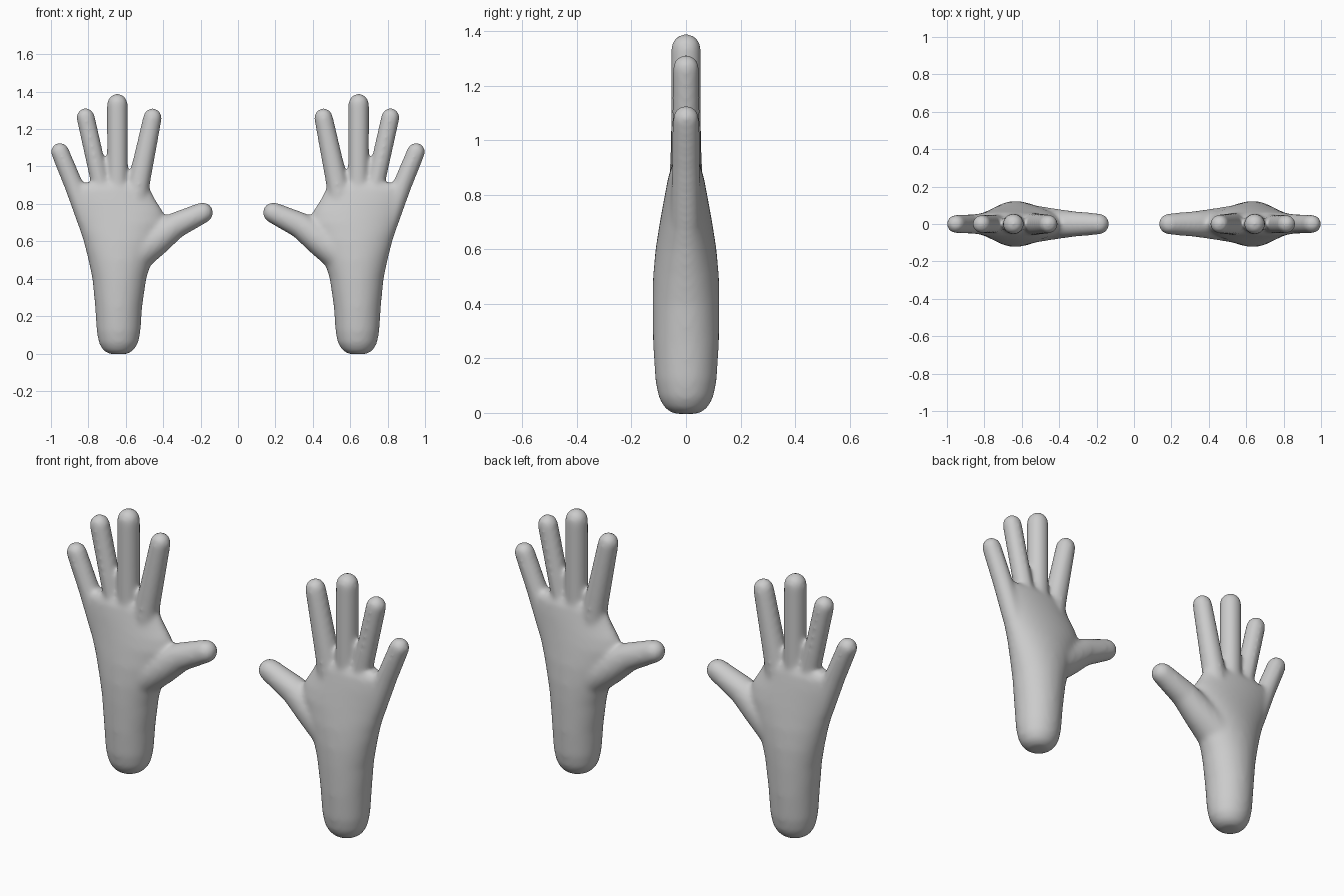
import bpy, bmesh, math
from mathutils import Vector, Matrix

if "Cube" in bpy.data.objects:
    bpy.data.objects.remove(bpy.data.objects["Cube"])

skin = bpy.data.materials.new("light_grey")
skin.diffuse_color = (0.6, 0.6, 0.6, 1)
skin.use_nodes = True
skin.node_tree.nodes["Principled BSDF"].inputs["Base Color"].default_value = skin.diffuse_color

# forearm and palm sections: height, inner x, outer x, half depth
PALM = [(-0.004, .595, .685, .045), (.015, .56, .72, .077), (.055, .533, .744, .10),
        (.12, .521, .756, .113), (.25, .512, .764, .121), (.40, .490, .779, .123),
        (.50, .460, .800, .121), (.60, .420, .826, .112), (.70, .385, .860, .096),
        (.76, .400, .880, .085), (.82, .438, .900, .074), (.88, .470, .912, .062),
        (.91, .50, .87, .045)]

# digits as chains of (x, z, radius)
DIGITS = {
    "index": [(.55, .78, .062), (.528, .92, .060), (.457, 1.262, .051)],
    "middle": [(.642, .78, .057), (.644, .92, .056), (.645, 1.335, .056)],
    "ring": [(.70, .78, .055), (.738, .92, .051), (.815, 1.264, .050)],
    "little": [(.80, .70, .057), (.878, .90, .052), (.952, 1.079, .050)],
    "thumb": [(.60, .50, .110), (.45, .60, .087), (.34, .682, .071), (.188, .753, .057)],
}


def loft_palm(bm, segments=32):
    rings = []
    for z, x0, x1, depth in PALM:
        cx, rx = (x0 + x1) / 2, (x1 - x0) / 2
        rings.append([bm.verts.new((cx + rx * math.cos(a), depth * math.sin(a), z))
                      for a in (2 * math.pi * i / segments for i in range(segments))])
    for low, high in zip(rings, rings[1:]):
        for i in range(segments):
            j = (i + 1) % segments
            bm.faces.new((low[i], low[j], high[j], high[i]))
    bm.faces.new(rings[0][::-1])
    bm.faces.new(rings[-1])


def add_capsule(bm, a, b):
    # hull around two balls gives one tapered, round-ended segment
    part = bmesh.new()
    for x, z, r in (a, b):
        bmesh.ops.create_icosphere(part, subdivisions=3, radius=r,
                                   matrix=Matrix.Translation(Vector((x, 0, z))))
    hull = bmesh.ops.convex_hull(part, input=part.verts[:])
    inner = {v for v in hull["geom_interior"] if isinstance(v, bmesh.types.BMVert)}
    bmesh.ops.delete(part, geom=list(inner), context='VERTS')
    temp = bpy.data.meshes.new("segment")
    part.to_mesh(temp)
    part.free()
    bm.from_mesh(temp)
    bpy.data.meshes.remove(temp)


def build_hand(name, side):
    bm = bmesh.new()
    loft_palm(bm)
    for chain in DIGITS.values():
        for a, b in zip(chain, chain[1:]):
            add_capsule(bm, a, b)
    bmesh.ops.recalc_face_normals(bm, faces=bm.faces[:])
    if side < 0:
        bmesh.ops.scale(bm, vec=(-1, 1, 1), verts=bm.verts[:])
        bmesh.ops.reverse_faces(bm, faces=bm.faces[:])
    mesh = bpy.data.meshes.new(name)
    bm.to_mesh(mesh)
    bm.free()
    mesh.materials.append(skin)
    hand = bpy.data.objects.new(name, mesh)
    bpy.context.collection.objects.link(hand)
    # fuse the parts into one skin, then soften the joins
    fuse = hand.modifiers.new("fuse", 'REMESH')
    fuse.mode = 'VOXEL'
    fuse.voxel_size = 0.010
    fuse.use_smooth_shade = True
    soften = hand.modifiers.new("soften", 'SMOOTH')
    soften.factor = 0.5
    soften.iterations = 22


build_hand("right_hand", 1)
build_hand("left_hand", -1)
